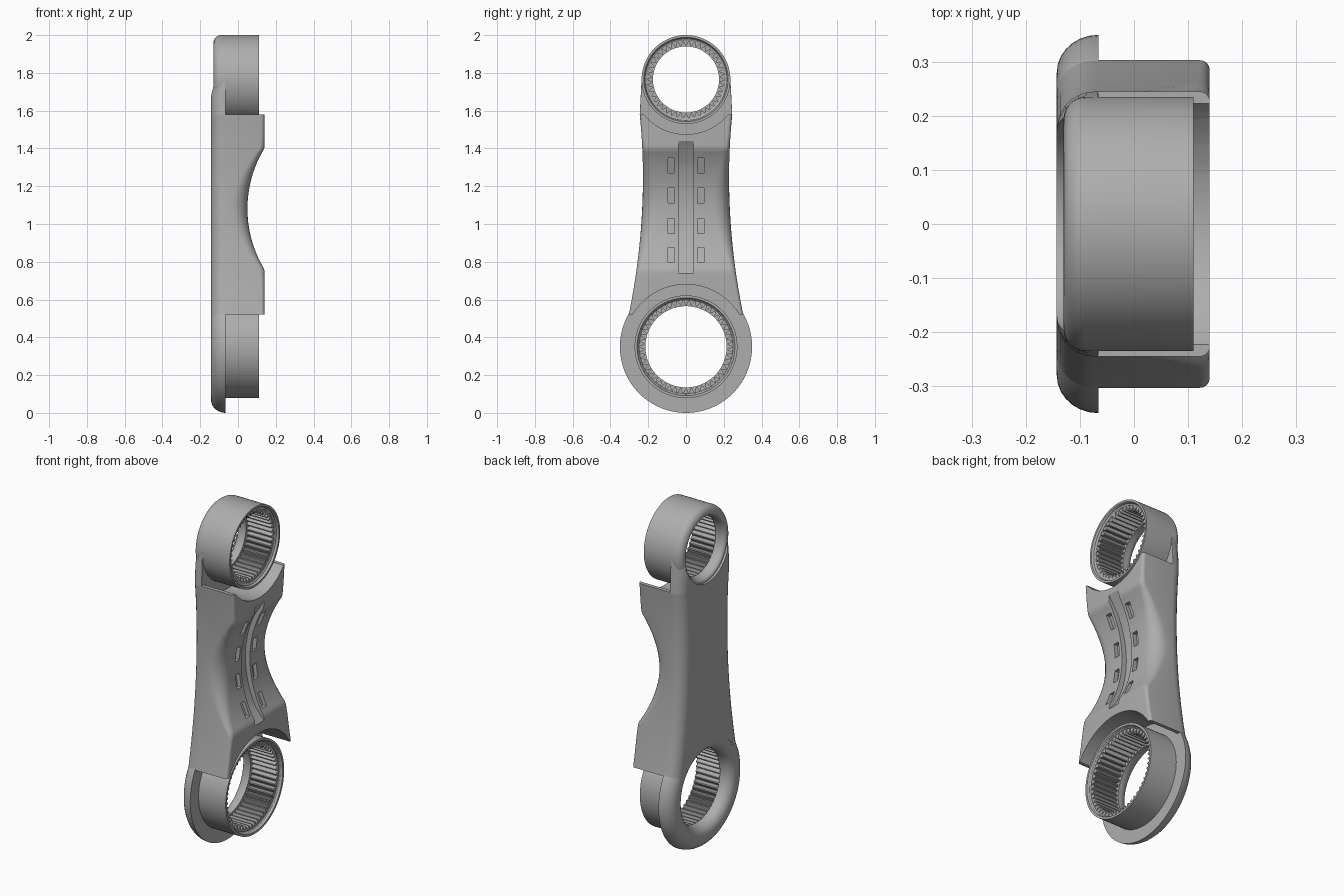
import bpy, bmesh
from math import sin, cos, pi, sqrt, radians

cube = bpy.data.objects.get("Cube")
if cube:
    bpy.data.objects.remove(cube)

steel = bpy.data.materials.new("grey_steel")
steel.use_nodes = True
GREY = (0.42, 0.42, 0.42, 1)
steel.diffuse_color = GREY
steel.node_tree.nodes["Principled BSDF"].inputs["Base Color"].default_value = GREY

TOP_Z, LOW_Z = 1.765, 0.35      # bearing axes
BACK, STEP, FRONT = -0.143, -0.066, 0.14
MID = 1.08                      # centre of the scooped waist


def make(name, bm):
    """Turn a bmesh into a shaded object."""
    bmesh.ops.remove_doubles(bm, verts=bm.verts, dist=1e-5)
    bmesh.ops.recalc_face_normals(bm, faces=bm.faces)
    mesh = bpy.data.meshes.new(name)
    bm.to_mesh(mesh)
    bm.free()
    mesh.materials.append(steel)
    obj = bpy.data.objects.new(name, mesh)
    bpy.context.collection.objects.link(obj)
    return obj


def smooth(obj, angle=32):
    bpy.ops.object.select_all(action='DESELECT')
    obj.select_set(True)
    bpy.context.view_layer.objects.active = obj
    bpy.ops.object.shade_smooth_by_angle(angle=radians(angle))


def skin(bm, rings, closed):
    """Bridge equal rings of points; cap the ends unless closed."""
    loops = [[bm.verts.new(p) for p in ring] for ring in rings]
    n = len(loops[0])
    pairs = list(zip(loops, loops[1:]))
    if closed:
        pairs.append((loops[-1], loops[0]))
    else:
        bm.faces.new(loops[0])
        bm.faces.new(loops[-1])
    for a, b in pairs:
        for i in range(n):
            j = (i + 1) % n
            bm.faces.new((a[i], a[j], b[j], b[i]))


def circle(x, r, z, n=96):
    return [(x, r * cos(2 * pi * i / n), z + r * sin(2 * pi * i / n)) for i in range(n)]


def lathe(bm, profile, z, closed=True):
    skin(bm, [circle(x, r, z) for x, r in profile], closed)


def arc(cx, cr, rx, rr, a0, a1, n=7):
    """Elliptical arc of profile points, angles in degrees."""
    return [(cx + rx * cos(radians(a0 + (a1 - a0) * i / n)),
             cr + rr * sin(radians(a0 + (a1 - a0) * i / n))) for i in range(n + 1)]


def half_width(z):
    if z < 1.25:
        return 0.228 + 0.075 * ((1.25 - z) / 0.73) ** 2
    if z < 1.58:
        return 0.228 + 0.017 * ((z - 1.25) / 0.33) ** 2
    return 0.245 - 0.01 * (z - 1.58) / 0.19


def scoop(z):
    d = abs(z - MID)
    return FRONT if d >= 0.32 else 0.664 - sqrt(0.614 ** 2 - d * d)


def section(z, front, soft):
    """Rounded cross-section of the arm at height z."""
    w = half_width(z)
    back = BACK + 0.013 * max(0, (z - 1.68) / 0.09)
    rb = min(0.07, front - back - 0.004)
    half = arc(back + rb, w - rb, rb, rb, 180, 90) + arc(front - soft, w - soft, soft, soft, 90, 0)
    return [(x, y, z) for x, y in half] + [(x, -y, z) for x, y in reversed(half)]


# Arm: lofted body with the scooped waist and thin ends behind the bearings
bm = bmesh.new()
slices = [section(z, STEP, 0.002) for z in (0.4, 0.46, 0.5199)]
steps = 64
for i in range(steps + 1):
    z = 0.52 + 1.06 * i / steps
    t = max(0, 1 - abs(z - MID) / 0.42)
    slices.append(section(z, scoop(z), 0.018 + 0.065 * t * t * (3 - 2 * t)))
slices += [section(z, STEP, 0.002) for z in (1.5801, 1.63, 1.68, 1.725, 1.77)]
skin(bm, slices, False)
arm = make("arm_body", bm)

# Cutter: clearance around bearings, central groove and small pockets
bm = bmesh.new()
for z, bore, gap in ((TOP_Z, 0.2, 0.29), (LOW_Z, 0.29, 0.33)):
    lathe(bm, [(-0.3, bore), (STEP, bore), (STEP, gap), (0.3, gap)], z, False)
floor = [(FRONT + 0.01, 0.725)]
floor += [(scoop(z) - 0.03, z) for z in [0.8 + 0.54 * i / 16 for i in range(17)]]
floor += [(FRONT + 0.01, 1.455)]
skin(bm, [[(x, y, z), (0.3, y, z)][::1] + [(0.3, -y, z), (x, -y, z)]
          for y in (0.04,) for x, z in floor], False)
for z in (0.835, 0.99, 1.15, 1.31):
    for side in (1, -1):
        skin(bm, [[(x, side * y, z + h)
                   for x, y in ((scoop(z + h) - 0.025, 0.06), (0.3, 0.06),
                                (0.3, 0.096), (scoop(z + h) - 0.025, 0.096))]
                  for h in (-0.04, 0.04)], False)
cutter = make("arm_cutter", bm)
cutter.hide_render = True
cutter.hide_viewport = False

cut = arm.modifiers.new("cut", 'BOOLEAN')
cut.operation = 'DIFFERENCE'
cut.solver = 'EXACT'
cut.object = cutter
bpy.context.view_layer.update()
result = bpy.data.meshes.new_from_object(arm.evaluated_get(bpy.context.evaluated_depsgraph_get()))
arm.modifiers.clear()
arm.data = result
bpy.data.objects.remove(cutter)
smooth(arm)

# Upper bearing: tube with rounded back edge and a lip at the bore
bm = bmesh.new()
profile = arc(-0.09, 0.195, 0.04, 0.04, 90, 180)
profile += arc(-0.1, 0.195, 0.03, 0.02, 180, 270)
profile += [(-0.07, 0.175), (-0.07, 0.206), (0.092, 0.206), (0.098, 0.217),
            (0.105, 0.219), (0.11, 0.223), (0.11, 0.235)]
lathe(bm, profile, TOP_Z)
smooth(make("upper_bearing", bm))

# Lower bearing: tube on a wide round flange with a dished back
bm = bmesh.new()
profile = arc(STEP, 0.28, 0.077, 0.07, 90, 180)
profile += arc(-0.088, 0.272, 0.055, 0.057, 180, 270)
profile += [(-0.07, 0.215), (-0.07, 0.248), (0.092, 0.248), (0.098, 0.254),
            (0.105, 0.255), (0.11, 0.259), (0.11, 0.272), (STEP, 0.272)]
lathe(bm, profile, LOW_Z)
smooth(make("lower_bearing", bm))


# Toothed liners inside both bearings
def liner(name, z, count, tip, root):
    bm = bmesh.new()

    def toothed(x):
        pts = []
        for i in range(count):
            for f, r in ((0.0, root), (0.4, tip), (0.6, tip), (0.95, root)):
                a = 2 * pi * (i + f) / count
                pts.append((x, r * cos(a), z + r * sin(a)))
        return pts

    def plain(x):
        return circle(x, root + 0.004, z, count * 4)

    skin(bm, [toothed(-0.072), toothed(0.09), plain(0.09), plain(-0.072)], True)
    make(name, bm)


liner("upper_liner", TOP_Z, 42, 0.181, 0.204)
liner("lower_liner", LOW_Z, 50, 0.221, 0.246)
